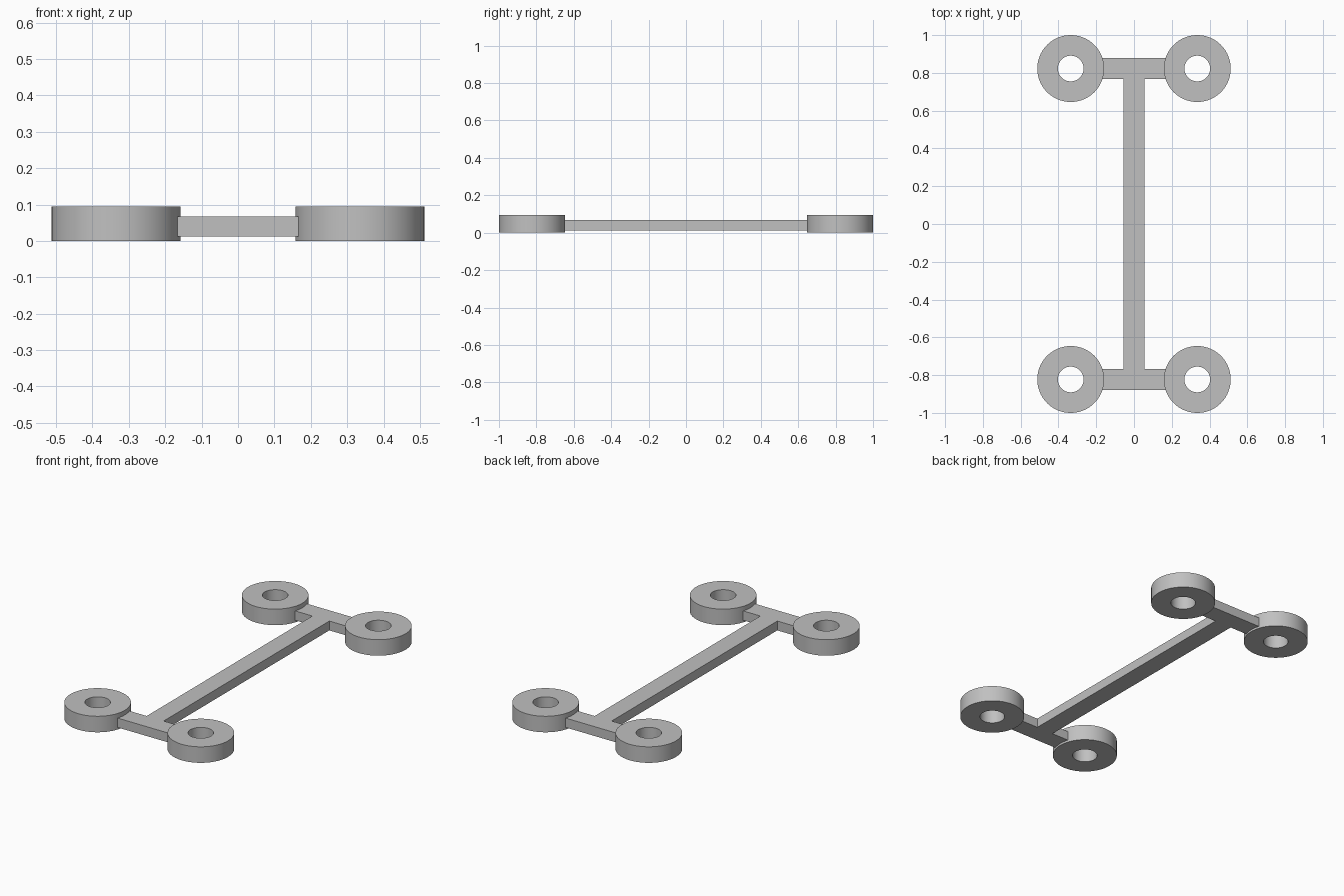
import bpy, bmesh, math

if "Cube" in bpy.data.objects:
    bpy.data.objects.remove(bpy.data.objects["Cube"])

grey = bpy.data.materials.new("light grey")
grey.diffuse_color = (0.53, 0.53, 0.53, 1)
grey.use_nodes = True
grey.node_tree.nodes["Principled BSDF"].inputs["Base Color"].default_value = grey.diffuse_color

RING_X, RING_Y = 0.335, 0.823
OUTER, INNER, HEIGHT = 0.177, 0.068, 0.094
BAR_HALF, BAR_Z0, BAR_Z1 = 0.055, 0.012, 0.067
SIDES = 96


def finish(bm, name):
    bmesh.ops.recalc_face_normals(bm, faces=bm.faces)
    mesh = bpy.data.meshes.new(name)
    bm.to_mesh(mesh)
    bm.free()
    mesh.materials.append(grey)
    obj = bpy.data.objects.new(name, mesh)
    bpy.context.collection.objects.link(obj)
    return obj


def ring(name, x, y):
    """Thick washer: rectangular section swept around z."""
    bm = bmesh.new()
    section = [(INNER, 0), (OUTER, 0), (OUTER, HEIGHT), (INNER, HEIGHT)]
    loops = []
    for i in range(SIDES):
        a = 2 * math.pi * i / SIDES
        loops.append([bm.verts.new((x + r * math.cos(a), y + r * math.sin(a), z))
                      for r, z in section])
    for i in range(SIDES):
        p, q = loops[i], loops[(i + 1) % SIDES]
        for k in range(4):
            n = (k + 1) % 4
            bm.faces.new((p[k], q[k], q[n], p[n]))
    obj = finish(bm, name)
    bpy.ops.object.select_all(action='DESELECT')
    obj.select_set(True)
    bpy.context.view_layer.objects.active = obj
    bpy.ops.object.shade_smooth_by_angle(angle=math.radians(30))


# four end rings
for sy, end in ((-1, "front"), (1, "back")):
    for sx, side in ((-1, "left"), (1, "right")):
        ring(f"{end}_{side}_ring", sx * RING_X, sy * RING_Y)

# I-shaped connecting frame: long spine with a crossbar at each end
bar_end = 0.19
y_in, y_out = RING_Y - BAR_HALF, RING_Y + BAR_HALF
quarter = [(bar_end, y_out), (bar_end, y_in), (BAR_HALF, y_in)]
right = quarter + [(x, -y) for x, y in reversed(quarter)]
outline = right + [(-x, y) for x, y in reversed(right)]
bm = bmesh.new()
face = bm.faces.new([bm.verts.new((x, y, BAR_Z0)) for x, y in outline])
top = bmesh.ops.extrude_face_region(bm, geom=[face], use_keep_orig=True)["geom"]
bmesh.ops.translate(bm, vec=(0, 0, BAR_Z1 - BAR_Z0),
                    verts=[v for v in top if isinstance(v, bmesh.types.BMVert)])
finish(bm, "connecting_frame")
